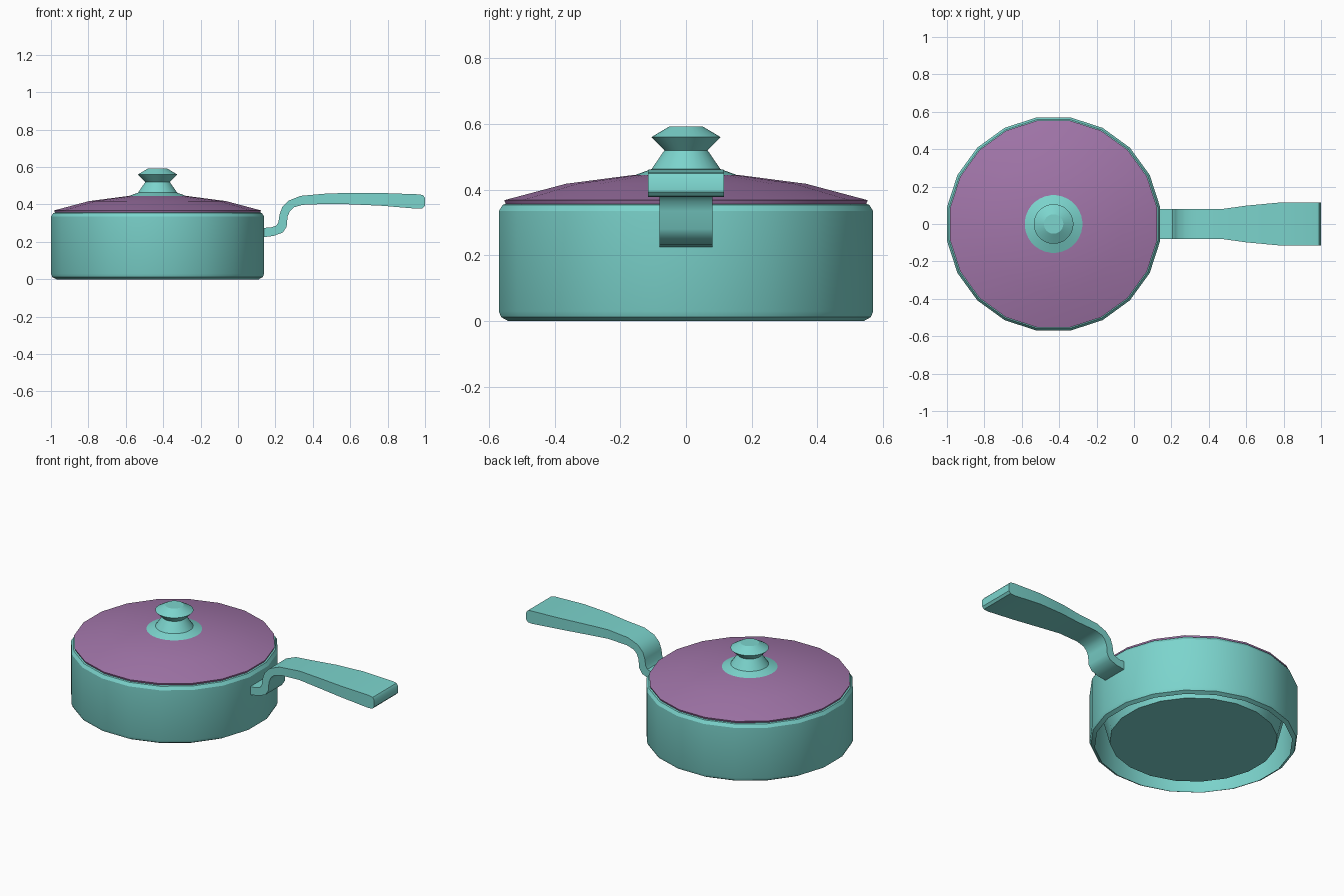
import bpy, bmesh, math

if "Cube" in bpy.data.objects:
    bpy.data.objects.remove(bpy.data.objects["Cube"])

CX = -0.43  # centre of the pan body


def material(name, rgb):
    m = bpy.data.materials.new(name)
    m.diffuse_color = (*rgb, 1)
    m.use_nodes = True
    m.node_tree.nodes["Principled BSDF"].inputs["Base Color"].default_value = m.diffuse_color
    return m


teal = material("teal", (0.20, 0.66, 0.61))
purple = material("purple", (0.36, 0.18, 0.40))


def finish(bm, name, mat, angle=30, fix_normals=True):
    if fix_normals:
        bmesh.ops.recalc_face_normals(bm, faces=bm.faces)
    me = bpy.data.meshes.new(name)
    bm.to_mesh(me)
    bm.free()
    for p in me.polygons:
        p.use_smooth = True
    me.set_sharp_from_angle(angle=math.radians(angle))
    me.materials.append(mat)
    ob = bpy.data.objects.new(name, me)
    bpy.context.collection.objects.link(ob)
    return ob


def lathe(name, profile, sides, mat):
    """Revolve (radius, z) points; flats face the axes. Radius 0 makes a pole."""
    bm = bmesh.new()
    rings = []
    for r, z in profile:
        if r == 0:
            rings.append([bm.verts.new((CX, 0, z))] * sides)
            continue
        ring = []
        for i in range(sides):
            a = 2 * math.pi * (i + 0.5) / sides
            ring.append(bm.verts.new((CX + r * math.cos(a), r * math.sin(a), z)))
        rings.append(ring)
    for a, b in zip(rings, rings[1:]):
        for i in range(sides):
            j = (i + 1) % sides
            quad = list(dict.fromkeys((a[i], a[j], b[j], b[i])))
            bm.faces.new(quad)
    return finish(bm, name, mat)


# Pan: inner bowl, rim, outer wall and open foot edge
lathe("pan_body", [(0, 0.022), (0.465, 0.022), (0.545, 0.335), (0.55, 0.358),
                   (0.565, 0.354), (0.577, 0.335), (0.577, 0.03),
                   (0.570, 0.012), (0.548, 0.0)], 20, teal)

# Domed lid
lathe("lid", [(0, 0.352), (0.555, 0.354), (0.56, 0.368), (0.37, 0.418),
              (0.16, 0.445), (0, 0.452)], 20, purple)

# Lid knob with flared base
lathe("lid_knob", [(0, 0.44), (0.155, 0.445), (0.105, 0.463), (0.066, 0.52),
                   (0.106, 0.56), (0.052, 0.592), (0, 0.592)], 32, teal)

# Handle: paired upper and lower outline points with half width
stations = [
    (0.125, 0.274, 0.125, 0.223, 0.08),
    (0.175, 0.277, 0.190, 0.232, 0.08),
    (0.205, 0.287, 0.240, 0.250, 0.08),
    (0.216, 0.305, 0.260, 0.280, 0.08),
    (0.222, 0.345, 0.265, 0.335, 0.08),
    (0.236, 0.385, 0.278, 0.365, 0.08),
    (0.270, 0.420, 0.300, 0.385, 0.08),
    (0.335, 0.446, 0.345, 0.398, 0.08),
    (0.470, 0.458, 0.470, 0.403, 0.08),
    (0.600, 0.462, 0.600, 0.401, 0.098),
    (0.770, 0.461, 0.770, 0.393, 0.114),
    (0.970, 0.454, 0.960, 0.377, 0.115),
    (0.990, 0.449, 0.988, 0.380, 0.115),
    (1.000, 0.435, 1.000, 0.393, 0.115),
]
bm = bmesh.new()
loops = []
for xt, zt, xb, zb, w in stations:
    loops.append([bm.verts.new(c) for c in
                  ((xt, -w, zt), (xt, w, zt), (xb, w, zb), (xb, -w, zb))])
for a, b in zip(loops, loops[1:]):
    for i in range(4):
        j = (i + 1) % 4
        bm.faces.new((a[i], a[j], b[j], b[i]))
bm.faces.new(loops[0])
bm.faces.new(loops[-1])
finish(bm, "handle", teal, 40)
